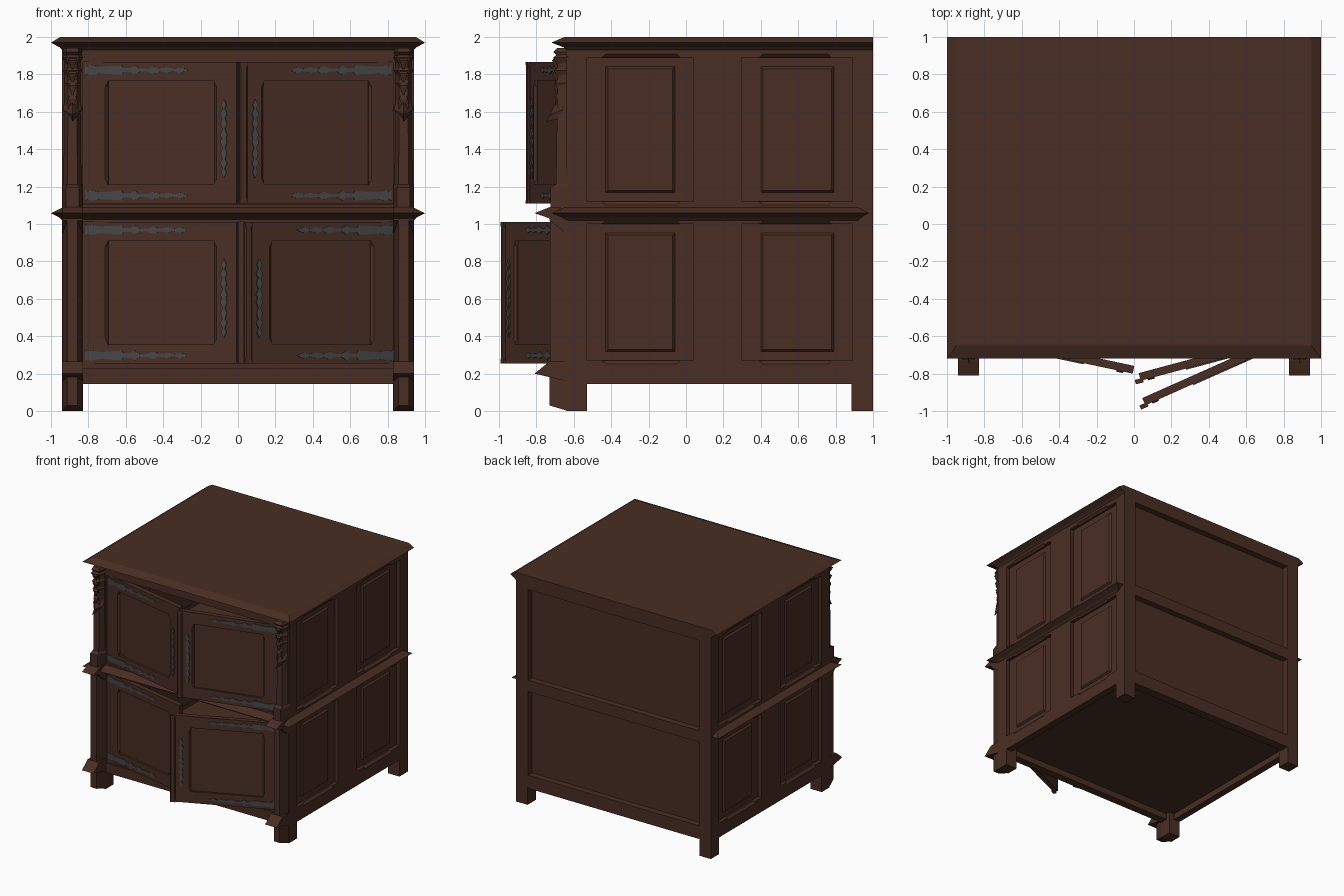
import bpy, bmesh, math

if "Cube" in bpy.data.objects:
    bpy.data.objects.remove(bpy.data.objects["Cube"])


def material(name, rgb):
    m = bpy.data.materials.new(name)
    m.diffuse_color = (*rgb, 1)
    m.use_nodes = True
    m.node_tree.nodes["Principled BSDF"].inputs["Base Color"].default_value = m.diffuse_color
    return m


WOOD = material("dark brown wood", (0.066, 0.027, 0.017))
IRON = material("grey iron", (0.061, 0.061, 0.061))


def loft(name, sections, mat=WOOD):
    """Skin a row of equal-length closed sections and cap both ends."""
    bm = bmesh.new()
    rings = [[bm.verts.new(p) for p in s] for s in sections]
    n = len(rings[0])
    for a, b in zip(rings, rings[1:]):
        for i in range(n):
            j = (i + 1) % n
            bm.faces.new((a[i], a[j], b[j], b[i]))
    bm.faces.new(rings[0])
    bm.faces.new(rings[-1])
    bmesh.ops.remove_doubles(bm, verts=bm.verts, dist=1e-5)
    bmesh.ops.recalc_face_normals(bm, faces=bm.faces)
    me = bpy.data.meshes.new(name)
    bm.to_mesh(me)
    bm.free()
    me.materials.append(mat)
    ob = bpy.data.objects.new(name, me)
    bpy.context.collection.objects.link(ob)
    return ob


def rect(x0, x1, y0, y1, z):
    return [(x0, y0, z), (x1, y0, z), (x1, y1, z), (x0, y1, z)]


def box(name, x0, x1, y0, y1, z0, z1):
    return loft(name, [rect(x0, x1, y0, y1, z0), rect(x0, x1, y0, y1, z1)])


def bar(name, P, u, v, w, lo=(), hi=(), c=0.018):
    """Frame bar along u; lo / hi list the stopped-chamfer spans of its two front edges."""
    keys = {u[0]: (0, 0), u[1]: (0, 0)}
    for k, spans in enumerate((lo, hi)):
        for a, b in spans:
            for pos, size in ((a, 0), (a + .02, c), (b - .02, c), (b, 0)):
                old = list(keys.get(pos, (0, 0)))
                old[k] = size
                keys[pos] = tuple(old)
    secs = []
    for pos in sorted(keys):
        l, h = keys[pos]
        pts = [(v[0], w[0]), (v[1], w[0]), (v[1], w[1] - h), (v[1] - h, w[1]),
               (v[0] + l, w[1]), (v[0], w[1] - l)]
        secs.append([P(pos, a, b) for a, b in pts])
    return loft(name, secs)


def plate(name, P, pts, w0, w1, mat):
    return loft(name, [[P(a, b, w) for a, b in pts] for w in (w0, w1)], mat)


# Cornice (flush at the back), waist moulding and floor
loft("cornice", [rect(-x, x, y, 1, z) for x, y, z in
     ((.94, -.64, 1.93), (.955, -.655, 1.945), (1, -.72, 1.97), (.95, -.65, 2))])
loft("waist_moulding", [rect(-x, x, y, yb, z) for x, y, yb, z in
     ((.94, -.64, .92, 1.02), (.955, -.66, .935, 1.035), (1, -.72, .98, 1.058),
      (.94, -.65, .92, 1.088))])
box("floor", -.92, .92, -.6, .95, .2, .24)

# Sides: framed raised panels
for s in (-1, 1):
    tag = "right" if s > 0 else "left"
    along = lambda u, v, w: (s * w, u, v)
    upright = lambda u, v, w: (s * w, v, u)
    W = (.88, .94)
    spans = [(-.45, -.03), (.39, .78)]
    bar(tag + "_top_rail", along, (-.64, 1), (1.89, 1.94), W, lo=spans)
    bar(tag + "_middle_rail", along, (-.64, 1), (1.0, 1.12), W, lo=spans, hi=spans)
    bar(tag + "_bottom_rail", along, (-.64, 1), (.145, .27), W, hi=spans)
    for z0, z1 in ((.27, 1.0), (1.12, 1.89)):
        for y0, y1 in ((-.64, -.53), (.04, .30), (.89, 1)):
            bar(tag + "_stile", upright, (z0, z1), (y0, y1), W)
        for y0, y1 in ((-.53, .04), (.30, .89)):
            def ring(w, iy, iz):
                return [(s * w, y0 + iy, z0 + iz), (s * w, y1 - iy, z0 + iz),
                        (s * w, y1 - iy, z1 - iz), (s * w, y0 + iy, z1 - iz)]
            loft(tag + "_panel", [ring(.885, 0, 0), ring(.908, 0, 0), ring(.908, .1, .048),
                                  ring(.922, .112, .06)])
    # Back corner post and back foot
    box(tag + "_back_foot", *sorted((s * .83, s * .94)), .885, 1, 0, .2)
    box(tag + "_back_stile", *sorted((s * .825, s * .9)), .92, 1, .15, 1.94)
    # Front stile and square foot core
    box(tag + "_front_stile", *sorted((s * .83, s * .9)), -.64, -.56, .15, 1.94)
    box(tag + "_front_foot", *sorted((s * .83, s * .94)), -.64, -.53, 0, .2)

# Back: rails and two deeply recessed panels
for name, z0, z1 in (("top", 1.88, 1.94), ("middle", .99, 1.09), ("bottom", .145, .26)):
    box("back_" + name + "_rail", -.825, .825, .92, 1, z0, z1)
box("back_panel", -.89, .89, .925, .945, .2, 1.94)

# Front rails
for name, z0, z1, y in (("top", 1.865, 1.94, -.64), ("middle", 1.01, 1.105, -.645),
                        ("bottom", .145, .23, -.64), ("sill", .23, .255, -.63)):
    box("front_" + name + "_rail", -.83, .83, y, -.57, z0, z1)

# Front corner columns
for s in (-1, 1):
    tag = "right" if s > 0 else "left"
    cx = s * .885

    def post(z, d, wide=.055, flat=.028, zf=None):
        zf = z if zf is None else zf
        return [(cx - wide, -.63, z), (cx - flat, -.64 - d, zf),
                (cx + flat, -.64 - d, zf), (cx + wide, -.63, z)]

    def wedge(name, prof):
        loft(name, [[(cx + dx, y, z) for y, z in prof] for dx in (-.056, .056)])

    loft(tag + "_foot_facet", [post(0, .09, zf=.03), post(.2, .09)])
    wedge(tag + "_foot_moulding", [(-.63, .16), (-.64, .16), (-.81, .2), (-.73, .265), (-.63, .265)])
    loft(tag + "_lower_column", [post(.25, .088), post(1.02, .088)])
    wedge(tag + "_lower_column_cap", [(-.63, .95), (-.64, .95), (-.73, 1.02), (-.73, 1.03),
                                      (-.81, 1.058), (-.73, 1.09), (-.63, 1.09)])
    # Upper column: pedestal, slender shaft, tiered leaf carving
    loft(tag + "_upper_pedestal", [post(1.085, .085, .057, .035), post(1.195, .085, .057, .035),
                                   post(1.215, .05, .057, .03)])
    loft(tag + "_upper_shaft", [post(1.2, .055, .052, .026), post(1.93, .045, .045, .024)])
    # pointed leaf flaring forward below the carving
    loft(tag + "_carving_drop", [
        [(cx - .004, -.69, 1.56), (cx, -.75, 1.545), (cx + .004, -.69, 1.56)],
        [(cx - .052, -.66, 1.61), (cx, -.725, 1.585), (cx + .052, -.66, 1.61)],
        [(cx - .04, -.65, 1.66), (cx, -.70, 1.65), (cx + .04, -.65, 1.66)]])
    for i, z in enumerate((1.63, 1.70, 1.765, 1.835)):
        g = .005 * i
        loft(tag + "_carved_leaf_tier", [post(z, .04, .03, .015),
                                         post(z + .055, .055 + g, .042 + g, .024 + g),
                                         post(z + .075, .045, .036 + g, .02)])
        # one pointed leaf on each tier
        loft(tag + "_carved_leaf", [
            [(cx - .004, -.695, z - .01), (cx + .004, -.695, z - .01), (cx, -.66, z)],
            [(cx - .022, -.702 - g, z + .04), (cx + .022, -.702 - g, z + .04), (cx, -.66, z + .04)],
            [(cx - .008, -.69, z + .07), (cx + .008, -.69, z + .07), (cx, -.66, z + .07)]])
    loft(tag + "_carving_cap", [post(1.9, .05, .05, .03), post(1.92, .07, .054, .035),
                                post(1.94, .05, .05, .03)])

# Outlines of the iron fittings: (distance along, half width)
STRAP = [(0, .028), (.015, .02), (.03, .028), (.08, .018), (.17, .024), (.20, .026), (.21, .011),
         (.25, .011), (.27, .026), (.30, .008), (.34, .008), (.37, .02), (.41, .008),
         (.45, .014), (.49, .006), (.52, .016), (.56, .001)]
SCROLL = [(0, .002), (.03, .015), (.05, .006), (.08, .019), (.10, .008), (.13, .017),
          (.16, .007), (.19, .019), (.21, .012), (.23, .019), (.26, .007), (.29, .017),
          (.32, .008), (.34, .019), (.37, .006), (.39, .015), (.42, .002)]

# Four doors standing ajar, hinged at the outer stiles; end = far edge of the cover strip
T = .042
for s, z0, z1, deg, end, level in ((-1, 1.11, 1.865, 12, .86, "upper_left"),
                                   (-1, .255, 1.01, 12, .86, "lower_left"),
                                   (1, 1.11, 1.865, 15, .858, "upper_right"),
                                   (1, .255, 1.01, 24, .885, "lower_right")):
    c, n = math.cos(math.radians(deg)), math.sin(math.radians(deg))

    def flat(u, v, w):
        return (s * (.825 - u * c + w * n), -.583 - u * n - w * c, v)

    def up(u, v, w):
        return flat(v, u, w)

    L = .845 if s < 0 else end - .03
    cham = [(z0 + .11, z1 - .11)]
    bar(level + "_door_hinge_stile", up, (z0, z1), (0, .14), (0, T), hi=cham, c=.014)
    bar(level + "_door_meeting_stile", up, (z0, z1), (.722, L), (0, T), lo=cham, c=.014)
    bar(level + "_door_top_rail", flat, (.14, .722), (z1 - .1, z1), (0, T))
    bar(level + "_door_bottom_rail", flat, (.14, .722), (z0, z0 + .1), (0, T))
    bar(level + "_door_panel", flat, (.14, .722), (z0 + .1, z1 - .1), (.006, T - .018))
    if s > 0:  # cover strip over the meeting edge
        bar(level + "_door_cover_strip", up, (z0, z1), (end - .043, end), (T - .012, T + .012),
            lo=[(z0 + .01, z1 - .01)], hi=[(z0 + .01, z1 - .01)], c=.007)
    for zc in (z0 + .042, z1 - .042):
        pts = [(.018 + a, zc + b) for a, b in STRAP] + [(.018 + a, zc - b) for a, b in reversed(STRAP)]
        plate(level + "_door_hinge_strap", flat, pts, T - .002, T + .006, IRON)
    zb, us = z0 + .137, end - (.087 if s > 0 else .085)
    pts = [(us + b, zb + a) for a, b in SCROLL] + [(us - b, zb + a) for a, b in reversed(SCROLL)]
    plate(level + "_door_scroll_plate", flat, pts, T - .002, T + .008, IRON)
